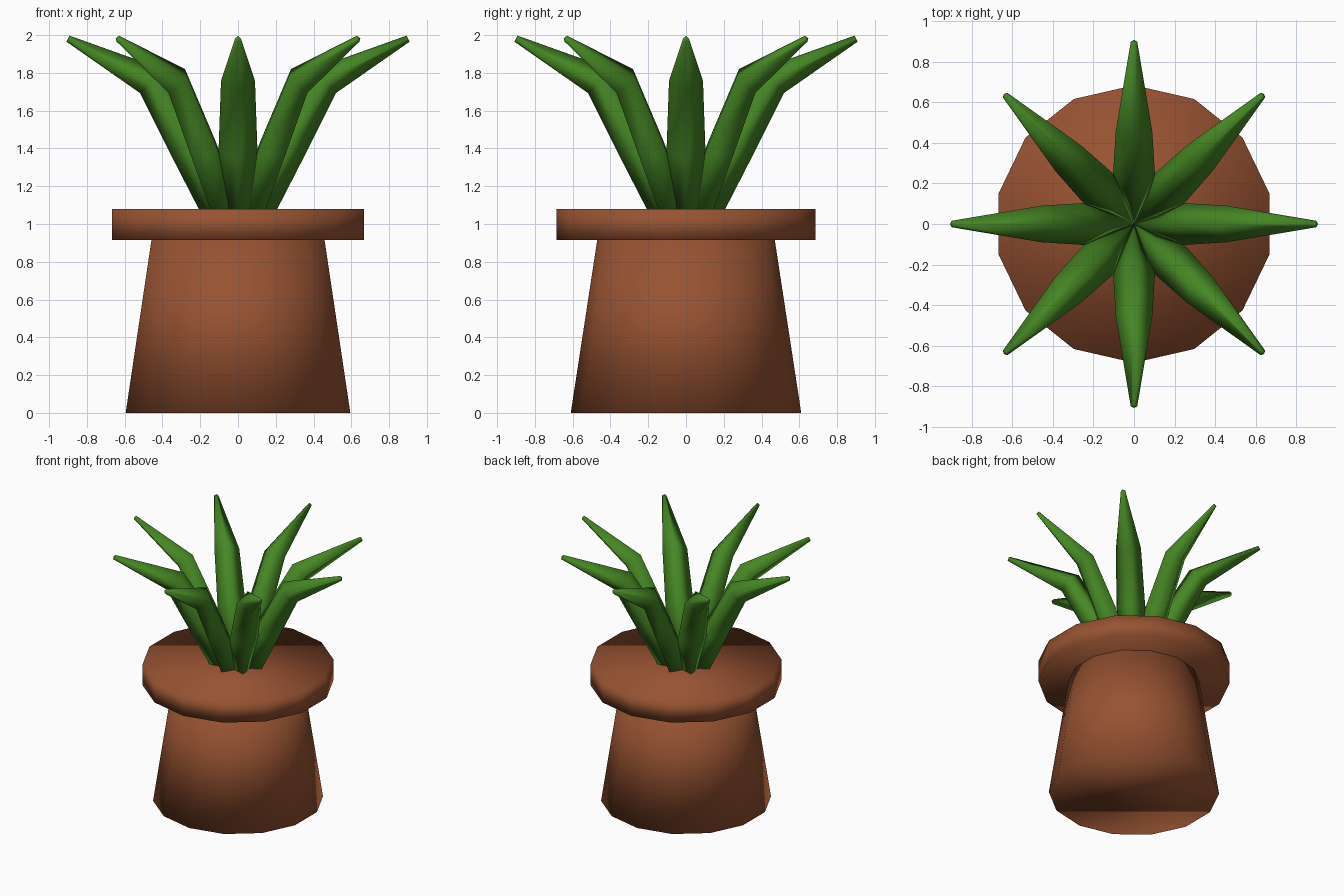
import bpy
import bmesh
from math import pi, sin, cos, tau
from mathutils import Vector, Matrix

if "Cube" in bpy.data.objects:
    bpy.data.objects.remove(bpy.data.objects["Cube"])


def material(name, color):
    mat = bpy.data.materials.new(name)
    mat.use_nodes = True
    mat.diffuse_color = (*color, 1)
    mat.node_tree.nodes["Principled BSDF"].inputs["Base Color"].default_value = (*color, 1)
    return mat


terracotta = material("terracotta", (0.31, 0.086, 0.032))
leaf_green = material("leaf green", (0.061, 0.24, 0.018))


def add_object(name, bm, mat):
    bmesh.ops.recalc_face_normals(bm, faces=bm.faces)
    for face in bm.faces:
        face.smooth = True
    mesh = bpy.data.meshes.new(name)
    bm.to_mesh(mesh)
    bm.free()
    mesh.materials.append(mat)
    obj = bpy.data.objects.new(name, mesh)
    bpy.context.collection.objects.link(obj)
    return obj


def pot_part(name, bottom_radius, top_radius, low, high):
    bm = bmesh.new()
    bmesh.ops.create_cone(bm, cap_ends=True, segments=14, radius1=bottom_radius,
                          radius2=top_radius, depth=high - low,
                          matrix=Matrix.Translation((0, 0, (low + high) / 2)))
    return add_object(name, bm, terracotta)


# Pot: a body narrowing upwards under a wide flat rim
pot_part("pot_body", 0.61, 0.47, 0, 0.915)
pot_part("pot_rim", 0.685, 0.685, 0.915, 1.08)

# Leaf stations: distance out, height, half width, half thickness
STATIONS = [(0.07, 1.03, 0.07, 0.10), (0.255, 1.39, 0.103, 0.10),
            (0.458, 1.757, 0.09, 0.088), (0.90, 1.981, 0.016, 0.018)]
SIDES = 4


def leaf(name, angle):
    bm = bmesh.new()
    points = [Vector((r, 0, z)) for r, z, _, _ in STATIONS]
    rings = []
    for i, (_, _, width, thick) in enumerate(STATIONS):
        # Mitre each ring between the neighbouring segments
        before = (points[i] - points[max(i - 1, 0)]).normalized()
        after = (points[min(i + 1, len(points) - 1)] - points[i]).normalized()
        along = (before + after).normalized()
        across = Vector((0, 1, 0))
        out = across.cross(along)
        rings.append([bm.verts.new(points[i] + out * thick * cos(k * tau / SIDES)
                                   + across * width * sin(k * tau / SIDES))
                      for k in range(SIDES)])
    for a, b in zip(rings, rings[1:]):
        for k in range(SIDES):
            n = (k + 1) % SIDES
            bm.faces.new((a[k], a[n], b[n], b[k]))
    bm.faces.new(rings[0])
    bm.faces.new(rings[-1])
    add_object(name, bm, leaf_green).rotation_euler.z = angle


# Ring of eight bent leaves
for i in range(8):
    leaf(f"leaf_{i + 1}", i * pi / 4)
